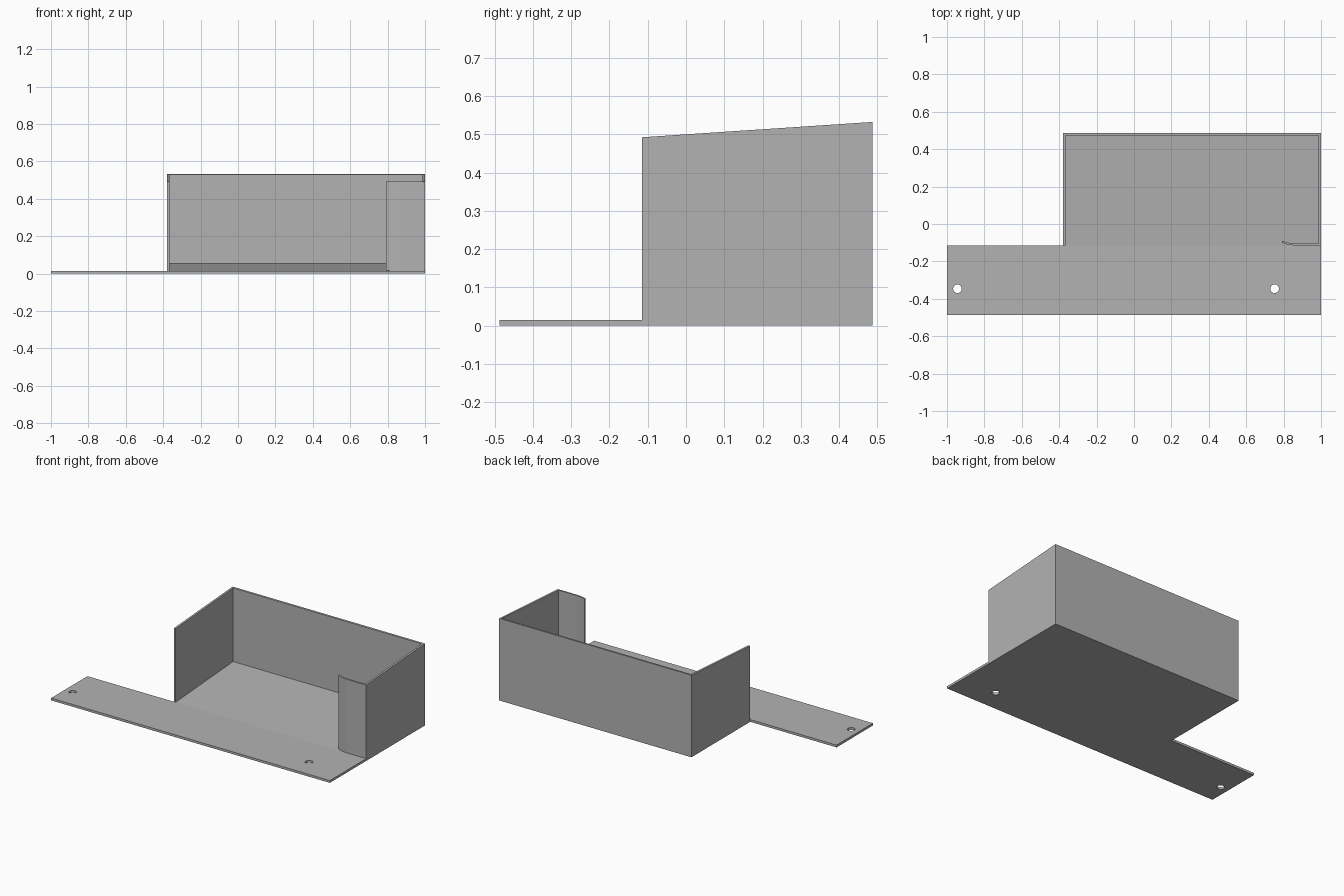
import bpy, bmesh

if "Cube" in bpy.data.objects:
    bpy.data.objects.remove(bpy.data.objects["Cube"], do_unlink=True)

# Material
grey = bpy.data.materials.new("plain grey")
grey.use_nodes = True
COLOUR = (0.45, 0.45, 0.45, 1)
grey.diffuse_color = COLOUR
grey.node_tree.nodes["Principled BSDF"].inputs["Base Color"].default_value = COLOUR

# Main dimensions
LEFT, RIGHT = -0.38, 1.0
FRONT, BACK = -0.115, 0.487
WALL, PLATE = 0.013, 0.015
SLOPE = 0.04 / (BACK - FRONT)


def rim(y):
    return 0.492 + SLOPE * (y - FRONT)


def ramp(y):
    return PLATE + SLOPE * (y - FRONT)


def prism(name, outline, z0, top):
    """Extrude a plan outline from z0 up to the height top(y)."""
    bm = bmesh.new()
    low = [bm.verts.new((x, y, z0)) for x, y in outline]
    high = [bm.verts.new((x, y, top(y))) for x, y in outline]
    bm.faces.new(low)
    bm.faces.new(high)
    for i in range(len(low)):
        j = (i + 1) % len(low)
        bm.faces.new((low[i], low[j], high[j], high[i]))
    bmesh.ops.recalc_face_normals(bm, faces=bm.faces)
    mesh = bpy.data.meshes.new(name)
    bm.to_mesh(mesh)
    bm.free()
    mesh.materials.append(grey)
    obj = bpy.data.objects.new(name, mesh)
    bpy.context.collection.objects.link(obj)
    return obj


def rectangle(x0, x1, y0, y1):
    return [(x0, y0), (x1, y0), (x1, y1), (x0, y1)]


# Mounting plate with two screw holes
plate = prism("mounting_plate", rectangle(-1, 1, -0.487, FRONT), 0, lambda y: PLATE)
for x in (-0.944, 0.752):
    bpy.ops.mesh.primitive_cylinder_add(vertices=32, radius=0.023, depth=0.1,
                                        location=(x, -0.346, 0))
    cutter = bpy.context.object
    cutter.name = "hole_cutter"
    cutter.hide_render = True
    cut = plate.modifiers.new("screw_hole", 'BOOLEAN')
    cut.object = cutter
    cut.solver = 'EXACT'
    bpy.context.view_layer.objects.active = plate
    bpy.ops.object.modifier_apply(modifier=cut.name)
    bpy.data.objects.remove(cutter, do_unlink=True)

# Sloping tray floor
inner_left, inner_right, inner_back = LEFT + WALL, RIGHT - WALL, BACK - WALL
prism("tray_floor", rectangle(inner_left, inner_right, FRONT, inner_back), 0, ramp)

# Three tray walls with a sloping rim
prism("tray_walls", [
    (LEFT, FRONT), (inner_left, FRONT), (inner_left, inner_back),
    (inner_right, inner_back), (inner_right, FRONT), (RIGHT, FRONT),
    (RIGHT, BACK), (LEFT, BACK)], 0, rim)

# Short front lip, its free end bent slightly inward
bend = [(inner_right, FRONT), (0.86, FRONT), (0.82, -0.110), (0.79, -0.100)]
prism("front_lip", bend + [(x, y + 0.011) for x, y in reversed(bend)], 0.01, rim)
